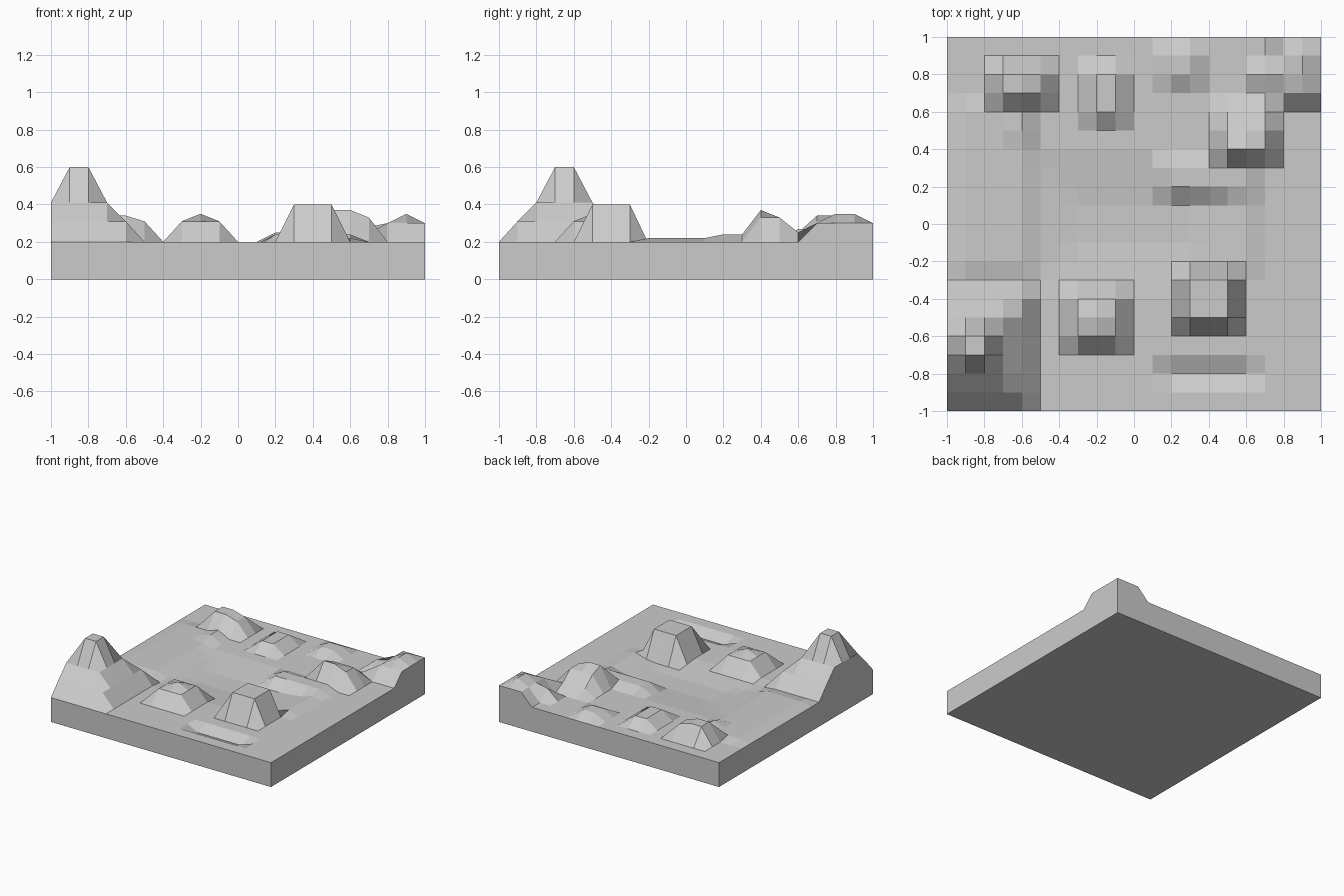
import bpy, bmesh

if "Cube" in bpy.data.objects:
    bpy.data.objects.remove(bpy.data.objects["Cube"])

N = 20            # cells per side, 0.1 units each
GROUND = 0.2


def rect_distance(x, y, rect):
    """Distance in whole cells from a rectangle (x0, x1, y0, y1)."""
    x0, x1, y0, y1 = rect
    return round(10 * max(x0 - x, x - x1, y0 - y, y - y1, 0))


# Hills: plateau rectangle, then heights of the rings stepping outward
hills = [
    ((-0.9, -0.8, -0.7, -0.6), [0.60, 0.41, 0.31]),   # corner mountain
    ((0.3, 0.5, -0.5, -0.3), [0.40]),                 # front mesa
    ((-0.3, -0.1, -0.6, -0.4), [0.31]),               # front knoll
    ((-0.2, -0.2, -0.5, -0.5), [0.35]),
    ((0.5, 0.6, 0.4, 0.4), [0.37]),                   # right hill
    ((0.5, 0.7, 0.4, 0.5), [0.33]),
    ((0.5, 0.7, 0.6, 0.6), [0.25]),
    ((-0.7, -0.6, 0.7, 0.8), [0.34]),                 # back left hill
    ((-0.5, -0.5, 0.7, 0.8), [0.31]),
    ((-0.2, -0.1, 0.6, 0.8), [0.27]),                 # back ridge
    ((0.2, 0.3, 0.8, 0.9), [0.25]),                   # back mound
    ((0.8, 1.0, 0.7, 1.0), [0.30]),                   # back right corner
    ((0.9, 0.9, 0.8, 0.9), [0.35]),
    ((0.7, 0.7, 0.8, 0.8), [0.28]),
    ((0.2, 0.6, 0.2, 0.3), [0.24]),                   # low swells
    ((0.6, 0.6, -0.2, 0.1), [0.22]),
    ((-0.9, -0.6, -0.2, 0.6), [0.22]),
    ((-0.6, -0.6, 0.5, 0.6), [0.25]),
]
# Hollows: rectangle and ring heights
hollows = [
    ((-0.3, 0.3, -0.1, 0.1), [0.17, 0.18, 0.19]),     # central valley
    ((0.2, 0.6, -0.8, -0.8), [0.155]),                # front ditch
]


def height(x, y):
    ups = [r[rect_distance(x, y, a)] for a, r in hills if rect_distance(x, y, a) < len(r)]
    if ups:
        z = max(ups)
        return min(z, 0.49) if x < -0.95 else z
    downs = [r[rect_distance(x, y, a)] for a, r in hollows if rect_distance(x, y, a) < len(r)]
    return min(downs, default=GROUND)


# Terrain tile: height grid on top of a solid slab
bm = bmesh.new()
bmesh.ops.create_grid(bm, x_segments=N, y_segments=N, size=1)
rim = [e for e in bm.edges if e.is_boundary]
for v in bm.verts:
    v.co.z = height(round(v.co.x, 1), round(v.co.y, 1))

# Slab sides and underside
ext = bmesh.ops.extrude_edge_only(bm, edges=rim)["geom"]
for v in ext:
    if isinstance(v, bmesh.types.BMVert):
        v.co.z = 0
bmesh.ops.contextual_create(bm, geom=[e for e in ext if isinstance(e, bmesh.types.BMEdge)])
bmesh.ops.recalc_face_normals(bm, faces=bm.faces)

mesh = bpy.data.meshes.new("terrain_tile")
bm.to_mesh(mesh)
bm.free()
bpy.context.collection.objects.link(bpy.data.objects.new("terrain_tile", mesh))
